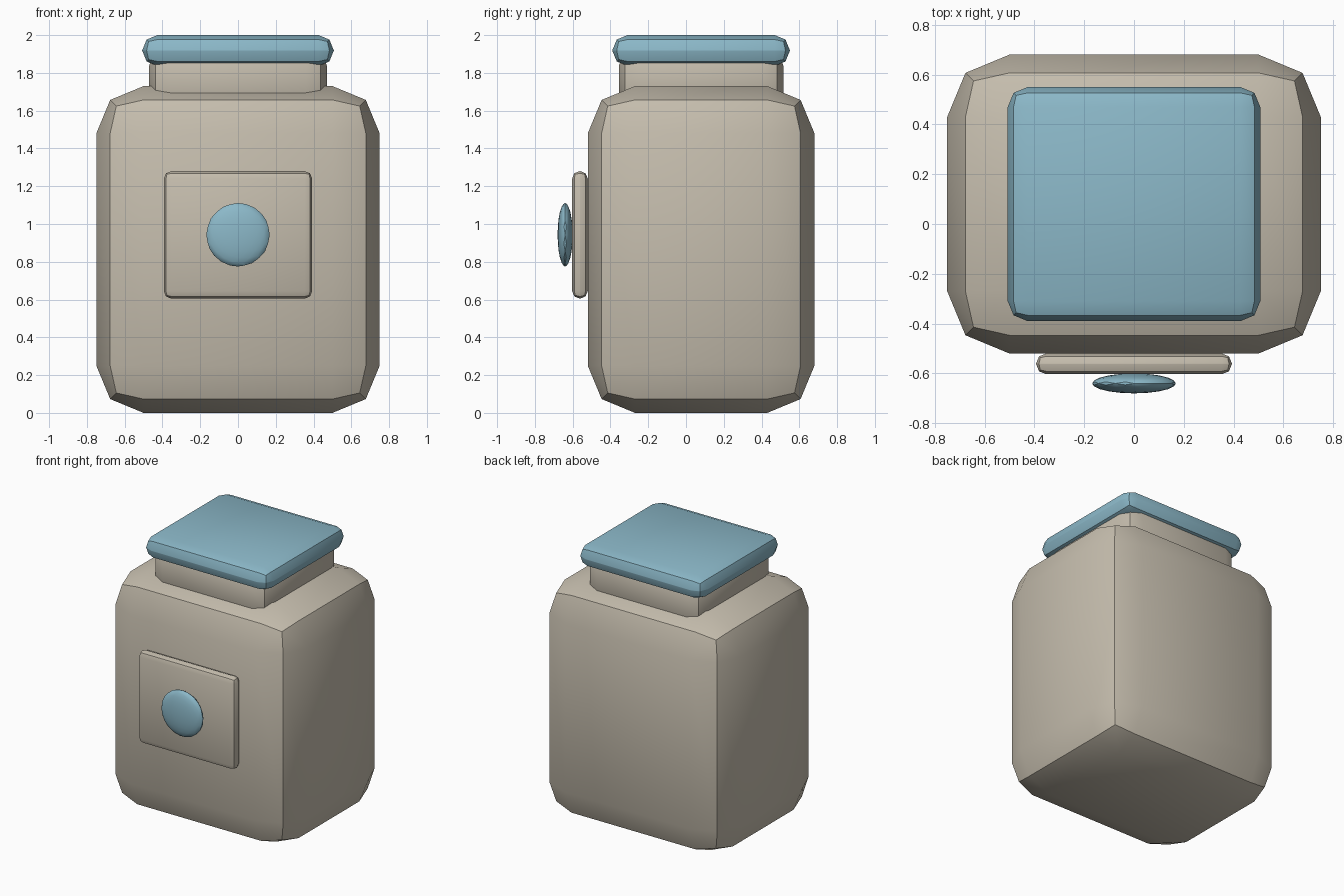
import bpy
import math

old = bpy.data.objects.get("Cube")
if old:
    bpy.data.objects.remove(old, do_unlink=True)


def make_material(name, rgb):
    mat = bpy.data.materials.new(name)
    mat.use_nodes = True
    color = (*rgb, 1.0)
    mat.diffuse_color = color
    mat.node_tree.nodes["Principled BSDF"].inputs["Base Color"].default_value = color
    return mat


def finish(obj, name, mat):
    obj.name = name
    obj.data.materials.append(mat)
    bpy.ops.object.transform_apply(location=False, rotation=False, scale=True)


def rounded_box(name, low, high, bevel, mat):
    center = [(a + b) / 2 for a, b in zip(low, high)]
    bpy.ops.mesh.primitive_cube_add(size=1, location=center)
    obj = bpy.context.object
    obj.scale = [b - a for a, b in zip(low, high)]
    finish(obj, name, mat)
    mod = obj.modifiers.new("Rounded edges", "BEVEL")
    mod.width = bevel
    mod.segments = 2
    bpy.ops.object.modifier_apply(modifier=mod.name)
    bpy.ops.object.shade_smooth_by_angle(angle=math.radians(30))
    return obj


beige = make_material("warm beige", (0.56, 0.51, 0.42))
blue = make_material("soft blue", (0.26, 0.48, 0.58))

# Jar body, neck and lid
rounded_box("jar_body", (-0.75, -0.52, 0), (0.75, 0.68, 1.73), 0.25, beige)
rounded_box("jar_neck", (-0.47, -0.355, 1.57), (0.47, 0.515, 1.95), 0.11, beige)
rounded_box("lid", (-0.507, -0.39, 1.837), (0.507, 0.55, 2.0), 0.08, blue)

# Front label plate with a flattened round button
rounded_box("label_plate", (-0.393, -0.603, 0.605), (0.393, -0.52, 1.28), 0.04, beige)
bpy.ops.mesh.primitive_ico_sphere_add(subdivisions=3, radius=1, location=(0, -0.64, 0.943))
button = bpy.context.object
button.scale = (0.168, 0.04, 0.168)
finish(button, "round_button", blue)
bpy.ops.object.shade_smooth_by_angle(angle=math.radians(30))
